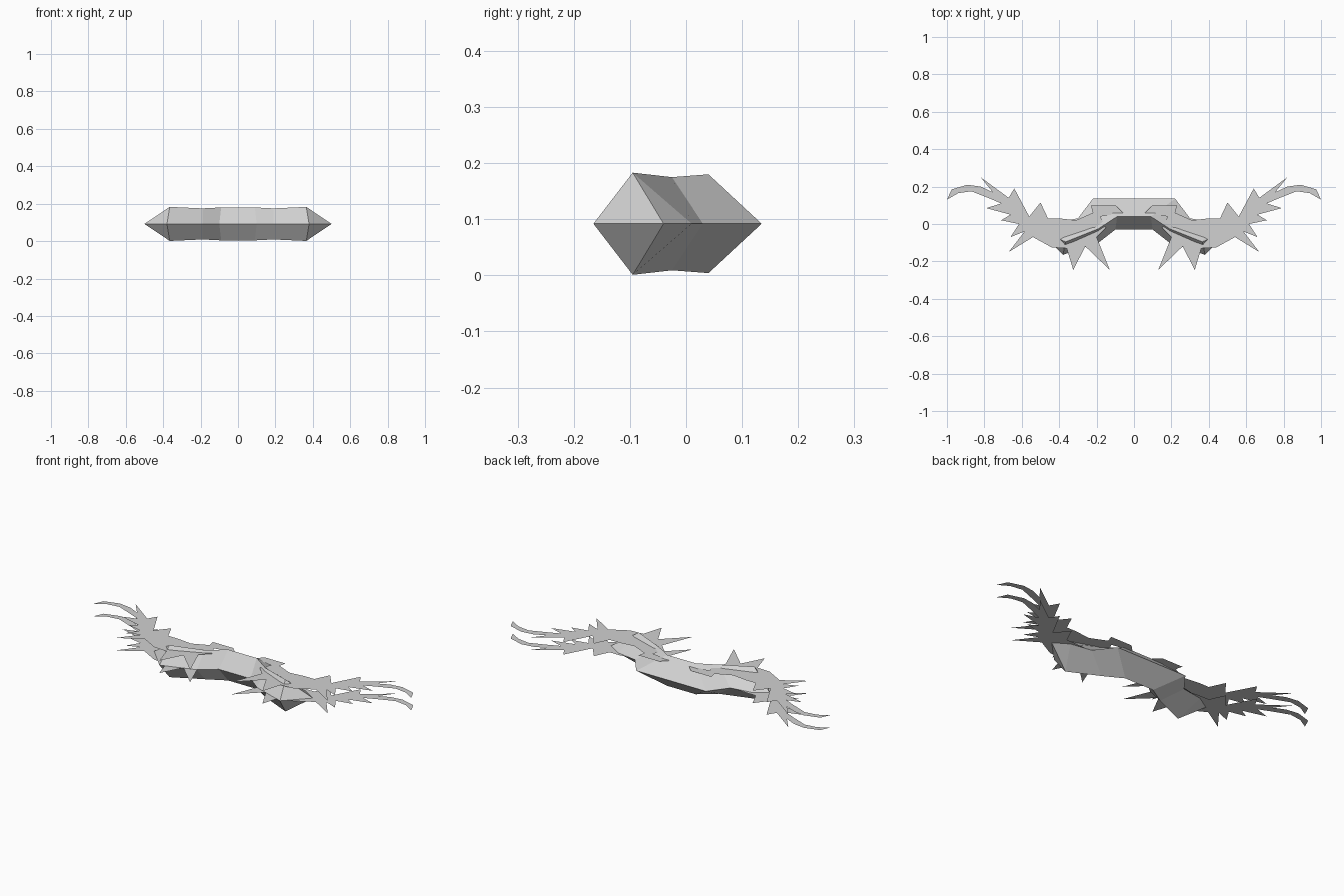
import bpy
import bmesh

cube = bpy.data.objects.get("Cube")
if cube:
    bpy.data.objects.remove(cube, do_unlink=True)

MID = 0.092        # height of the body's side ridges and the lower plates
UPPER_PLATE = 0.163

grey = bpy.data.materials.new("pale_grey")
grey.use_nodes = True
colour = (0.64, 0.64, 0.64, 1)
grey.diffuse_color = colour
grey.node_tree.nodes["Principled BSDF"].inputs["Base Color"].default_value = colour


def finish(name, bm):
    """Turn a half-model bmesh into a mirrored, flat shaded object."""
    mesh = bpy.data.meshes.new(name)
    bm.to_mesh(mesh)
    bm.free()
    mesh.materials.append(grey)
    obj = bpy.data.objects.new(name, mesh)
    bpy.context.collection.objects.link(obj)
    mod = obj.modifiers.new("mirror", "MIRROR")
    mod.use_clip = True


# Curved body: diamond cross-sections from the middle to the pointed end
# Each section: front ridge (x, y), crest (x, y, height), back ridge (x, y)
sections = [
    ((0, -.03), (0, .04, .088), (0, .135)),
    ((.1, -.03), (.09, .04, .088), (.22, .135)),
    ((.19, -.1), (.19, -.025, .083), (.3, .03)),
    ((.38, -.165), (.365, -.095, .091), (.42, .01)),
]
tip_point = (.5, -.04, MID)

bm = bmesh.new()
rings = []
for front, (cx, cy, h), back in sections:
    ring = [(*front, MID), (cx, cy, MID + h), (*back, MID), (cx, cy, MID - h)]
    rings.append([bm.verts.new(p) for p in ring])
tip = bm.verts.new(tip_point)
for a, b in zip(rings, rings[1:]):
    for i in range(4):
        j = (i + 1) % 4
        bm.faces.new((a[i], a[j], b[j], b[i]))
for i in range(4):
    bm.faces.new((rings[-1][i], rings[-1][(i + 1) % 4], tip))
bmesh.ops.recalc_face_normals(bm, faces=bm.faces)
finish("curved_body", bm)

# Feathered wing plates: one flat jagged outline, used at two heights
trailing_edge = [
    (.06, .06), (.1, .1), (.23, .1), (.22, .06), (.31, .02),
    (.4, .03), (.46, .03), (.5, .115), (.56, .04), (.64, .19), (.67, .14),
    (.82, .25), (.755, .17),
]
long_plume = [
    (.82, .2), (.89, .21), (.975, .185), (1, .13), (.94, .165), (.87, .175),
    (.78, .14),
]
leading_edge = [
    (.71, .11), (.79, .085), (.66, .05), (.71, .02), (.615, 0), (.66, -.07),
    (.585, -.04), (.67, -.15), (.54, -.07), (.44, -.125), (.36, -.13),
    (.325, -.245), (.26, -.12), (.13, -.245), (.2, -.07), (.15, -.02),
    (.18, .04),
]
outline = trailing_edge + long_plume + leading_edge

for name, z in (("upper_wing_plates", UPPER_PLATE), ("lower_wing_plates", MID)):
    bm = bmesh.new()
    face = bm.faces.new([bm.verts.new((x, y, z)) for x, y in outline])
    face.normal_update()
    if face.normal.z < 0:
        face.normal_flip()
    bmesh.ops.triangulate(bm, faces=[face], ngon_method="EAR_CLIP")
    finish(name, bm)
